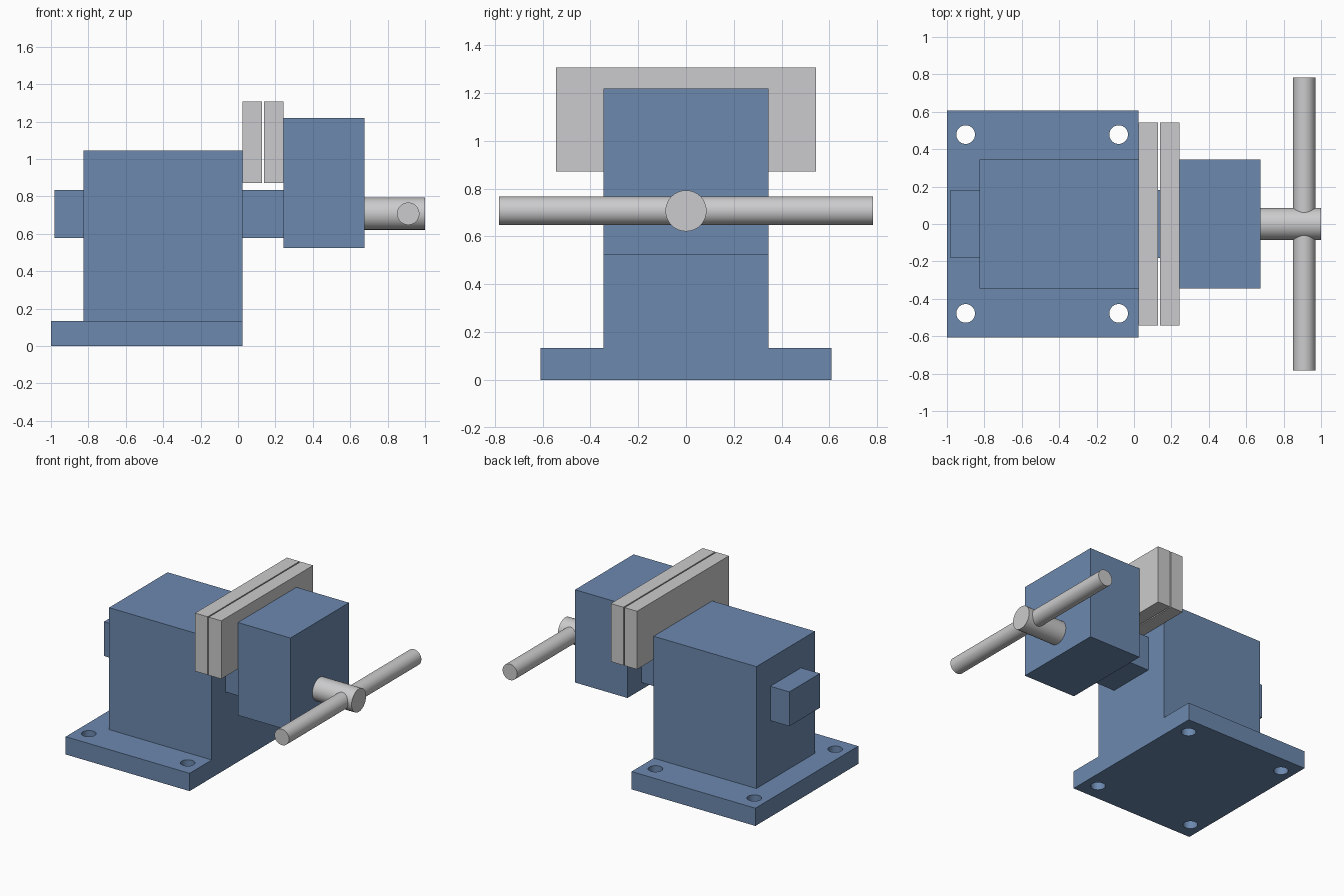
import bpy
import math
from mathutils import Vector

cube = bpy.data.objects.get("Cube")
if cube:
    bpy.data.objects.remove(cube, do_unlink=True)


def material(name, rgb):
    mat = bpy.data.materials.new(name)
    mat.use_nodes = True
    color = (*rgb, 1)
    mat.diffuse_color = color
    mat.node_tree.nodes["Principled BSDF"].inputs["Base Color"].default_value = color
    return mat


blue = material("blue paint", (0.15, 0.25, 0.43))
steel = material("light steel", (0.60, 0.60, 0.61))


def box(name, x, half_y, z, mat):
    """Box spanning x and z ranges, symmetric about y = 0."""
    bpy.ops.mesh.primitive_cube_add(size=1, location=(sum(x) / 2, 0, sum(z) / 2))
    obj = bpy.context.object
    obj.name = name
    obj.scale = (x[1] - x[0], 2 * half_y, z[1] - z[0])
    bpy.ops.object.transform_apply(location=False, rotation=False, scale=True)
    obj.data.materials.append(mat)
    return obj


def rod(name, start, end, radius, mat):
    """Smooth round bar between two points."""
    a, b = Vector(start), Vector(end)
    bpy.ops.mesh.primitive_cylinder_add(
        vertices=32, radius=radius, depth=(b - a).length, location=(a + b) / 2,
        rotation=(b - a).to_track_quat("Z", "Y").to_euler())
    obj = bpy.context.object
    obj.name = name
    obj.data.materials.append(mat)
    bpy.ops.object.shade_smooth_by_angle(angle=math.radians(30))
    return obj


# Mounting base with four bolt holes
base = box("base_plate", (-1, 0.025), 0.608, (0, 0.133), blue)
for x in (-0.9, -0.082):
    for y in (-0.478, 0.478):
        cutter = rod("bolt_hole_cutter", (x, y, -0.1), (x, y, 0.3), 0.05, blue)
        cutter.hide_render = True
        cut = base.modifiers.new("bolt_hole", "BOOLEAN")
        cut.operation = "DIFFERENCE"
        cut.solver = "EXACT"
        cut.object = cutter
        bpy.context.view_layer.objects.active = base
        bpy.ops.object.modifier_apply(modifier=cut.name)
        bpy.data.objects.remove(cutter, do_unlink=True)

# Fixed body, sliding bar and moving jaw
box("fixed_body", (-0.825, 0.025), 0.346, (0.133, 1.045), blue)
box("slide_bar", (-0.982, 0.242), 0.181, (0.578, 0.835), blue)
box("moving_jaw", (0.242, 0.676), 0.346, (0.525, 1.219), blue)

# Gripping plates
box("fixed_jaw_plate", (0.025, 0.129), 0.543, (0.872, 1.307), steel)
box("moving_jaw_plate", (0.138, 0.242), 0.543, (0.872, 1.307), steel)

# Screw and turning handle
rod("screw", (0.6, 0, 0.707), (1, 0, 0.707), 0.086, steel)
rod("handle", (0.91, -0.782, 0.707), (0.91, 0.782, 0.707), 0.06, steel)
